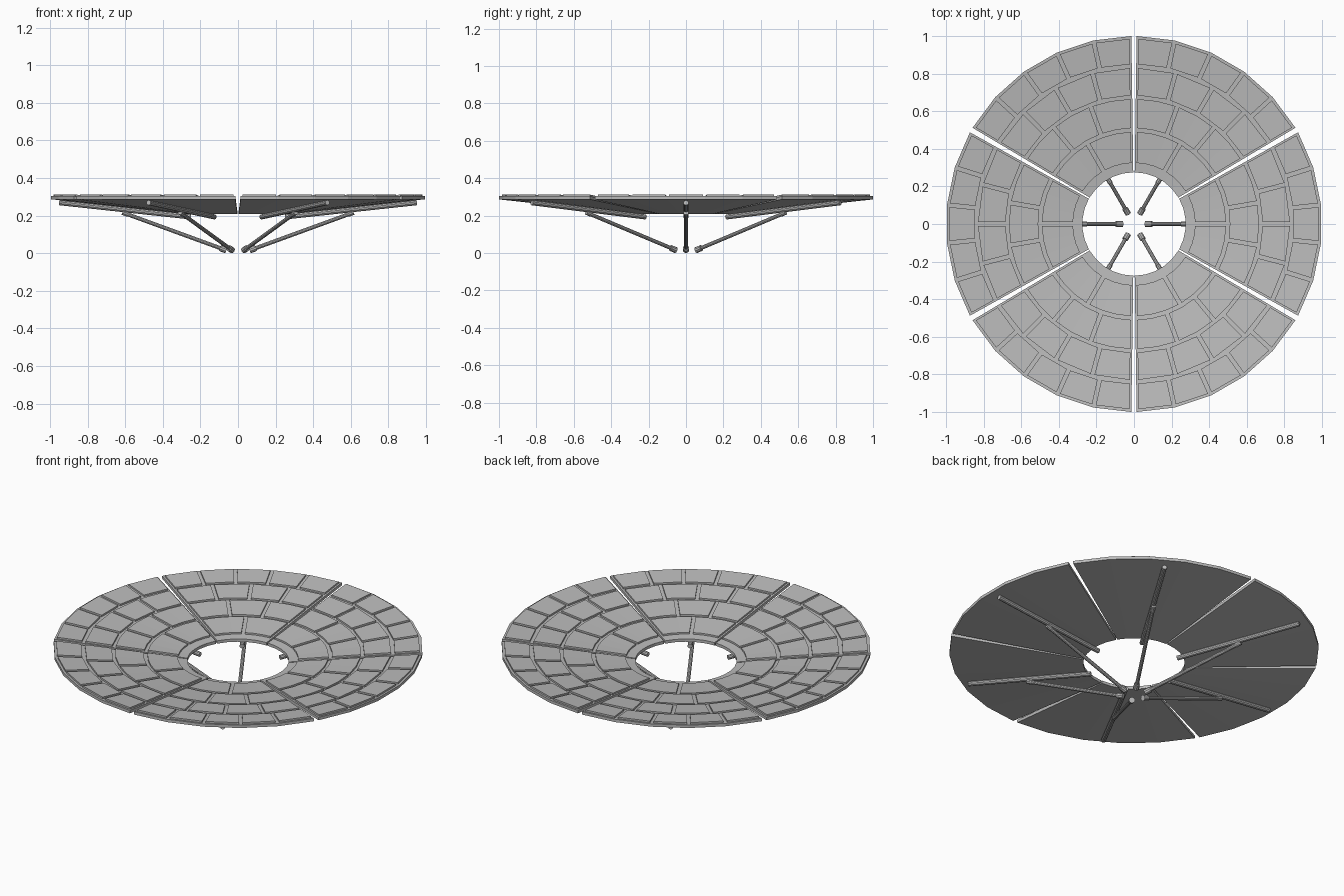
import bpy, bmesh, math
from mathutils import Vector, Matrix

if "Cube" in bpy.data.objects:
    bpy.data.objects.remove(bpy.data.objects["Cube"])

grey = bpy.data.materials.new("light_grey")
grey.diffuse_color = (0.5, 0.5, 0.5, 1)
grey.use_nodes = True
grey.node_tree.nodes["Principled BSDF"].inputs["Base Color"].default_value = grey.diffuse_color

R_IN, R_OUT = 0.275, 1.0
HALF = math.radians(29.2)        # half angle of one dish segment
SLOPE = 0.109


def top(r):
    """Height of the dish surface at radius r."""
    return 0.304 - SLOPE * (R_OUT - r)


def finish(bm, name):
    bmesh.ops.recalc_face_normals(bm, faces=bm.faces)
    me = bpy.data.meshes.new(name)
    bm.to_mesh(me)
    bm.free()
    me.materials.append(grey)
    ob = bpy.data.objects.new(name, me)
    bpy.context.collection.objects.link(ob)
    return ob


def arc_slab(bm, r0, r1, a0, a1, n, lift, depth, margin=0.0):
    """Conical sector; margin trims a constant width from each straight side."""
    rows = []
    for i in range(n + 1):
        t = i / n
        row = []
        for r, dz in ((r0, lift), (r1, lift), (r1, -depth), (r0, -depth)):
            m = margin / r
            a = (a0 + m) * (1 - t) + (a1 - m) * t
            row.append(bm.verts.new((r * math.cos(a), r * math.sin(a), top(r) + dz)))
        rows.append(row)
    for p, q in zip(rows, rows[1:]):
        for k in range(4):
            j = (k + 1) % 4
            bm.faces.new((p[k], p[j], q[j], q[k]))
    bm.faces.new(rows[0])
    bm.faces.new(rows[-1])


def rod(bm, a, b, radius, sides=10):
    a, b = Vector(a), Vector(b)
    d = b - a
    mat = Matrix.Translation((a + b) / 2) @ d.to_track_quat('Z', 'Y').to_matrix().to_4x4()
    bmesh.ops.create_cone(bm, cap_ends=True, segments=sides, radius1=radius,
                          radius2=radius, depth=d.length, matrix=mat)


# dish segment backing
bm = bmesh.new()
arc_slab(bm, R_IN, R_OUT, -HALF, HALF, 5, 0.0, 0.017)
plate = finish(bm, "dish_segment")

# raised tiles: inner radius, outer radius, tiles across
bm = bmesh.new()
for r0, r1, count in ((0.325, 0.49, 2), (0.51, 0.665, 3), (0.685, 0.83, 4), (0.85, 0.985, 5)):
    step = 2 * HALF / count
    for i in range(count):
        a = -HALF + i * step
        arc_slab(bm, r0, r1, a, a + step, max(1, 6 // count), 0.010, 0.005, 0.010)
tiles = finish(bm, "dish_tiles")

# rib running under the segment
bm = bmesh.new()
rod(bm, (0.25, 0, 0.193), (0.952, 0, 0.269), 0.0135)
rib = finish(bm, "support_rib")

# diagonal strut with sleeves on both ends
bm = bmesh.new()
p0, p1 = Vector((0.062, 0, 0.0155)), Vector((0.615, 0, 0.217))
u = (p1 - p0).normalized()
rod(bm, p0, p1, 0.0105)
rod(bm, p0, p0 + u * 0.035, 0.0165)
rod(bm, p1 - u * 0.03, p1, 0.013)
strut = finish(bm, "diagonal_strut")

# repeat everything six times around the centre
for ob in (plate, tiles, rib, strut):
    base = ob.name
    for k in range(1, 6):
        c = ob.copy()
        c.name = f"{base}_{k + 1}"
        c.rotation_euler = (0, 0, math.radians(60 * k))
        bpy.context.collection.objects.link(c)
